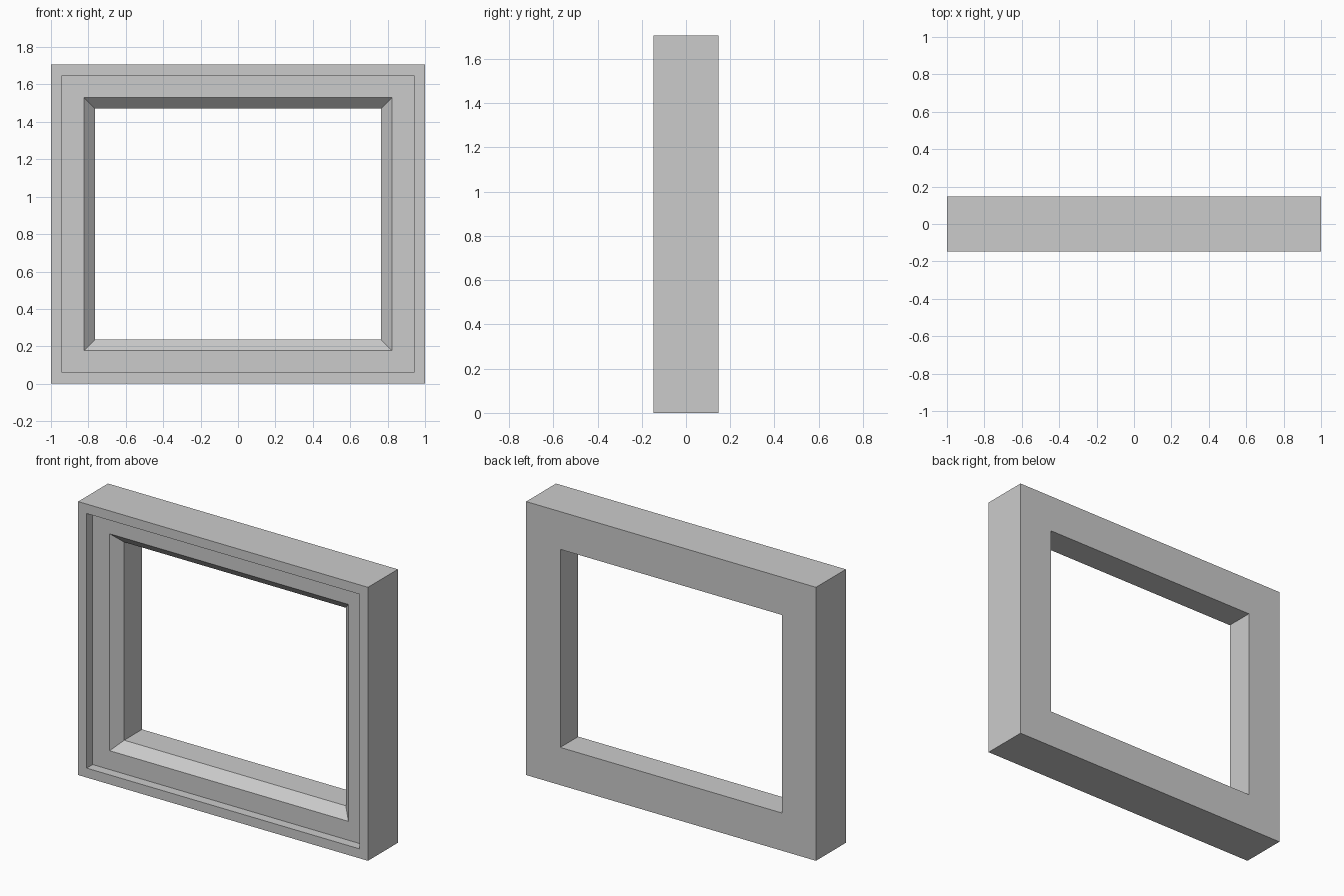
import bpy, bmesh

if "Cube" in bpy.data.objects:
    bpy.data.objects.remove(bpy.data.objects["Cube"])

U = 1 / 17                      # module: every step of the moulding is a multiple of this
W, H, D = 34 * U, 29 * U, 5 * U

# Moulding cross-section: (inset from outer edge, depth from front face)
profile = [(0, 0), (1, 0), (1, 1), (3, 1), (4, 2), (4, 5), (0, 5)]


def rect_loop(bm, inset, depth):
    x, y = W / 2 - inset * U, -D / 2 + depth * U
    lo, hi = inset * U, H - inset * U
    return [bm.verts.new(p) for p in ((-x, y, lo), (x, y, lo), (x, y, hi), (-x, y, hi))]


# Sweep the cross-section around the rectangle with mitred corners
bm = bmesh.new()
loops = [rect_loop(bm, i, d) for i, d in profile]
for a, b in zip(loops, loops[1:] + loops[:1]):
    for k in range(4):
        n = (k + 1) % 4
        bm.faces.new((a[k], a[n], b[n], b[k]))
bmesh.ops.recalc_face_normals(bm, faces=bm.faces)

mesh = bpy.data.meshes.new("window_frame")
bm.to_mesh(mesh)
bm.free()
bpy.context.collection.objects.link(bpy.data.objects.new("window_frame", mesh))
